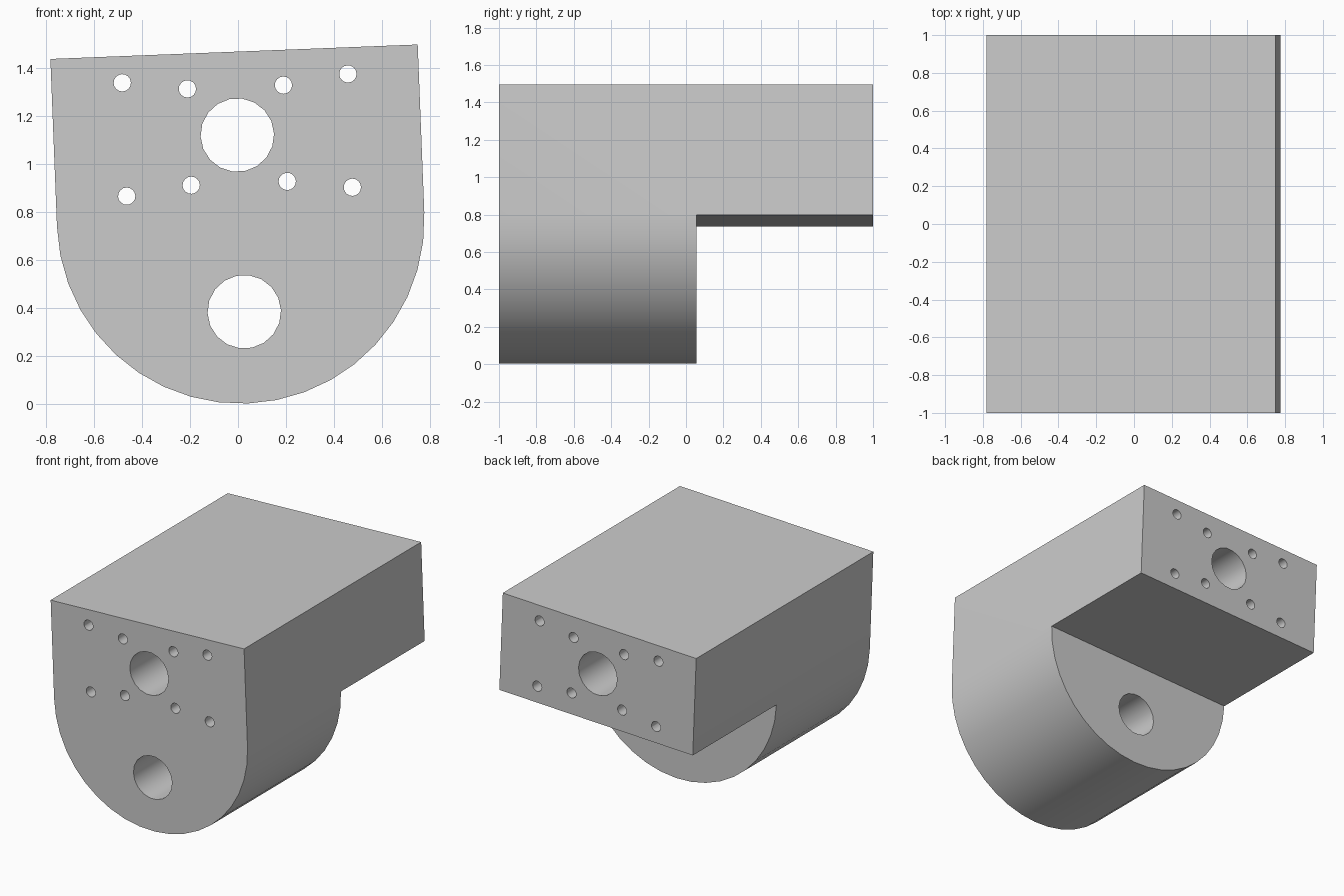
import bpy, bmesh, math
from mathutils import Matrix

cube = bpy.data.objects.get("Cube")
if cube:
    bpy.data.objects.remove(cube, do_unlink=True)

RADIUS, TOP, STEP_Y = 0.765, 0.70, 0.055
TILT = math.radians(2.25)

grey = bpy.data.materials.new("plain grey")
grey.use_nodes = True
colour = (0.6, 0.6, 0.6, 1)
grey.diffuse_color = colour
grey.node_tree.nodes["Principled BSDF"].inputs["Base Color"].default_value = colour


def prism(name, outline, y0, y1):
    """Extrude an x-z outline along y."""
    bm = bmesh.new()
    face = bm.faces.new([bm.verts.new((x, y0, z)) for x, z in outline])
    out = bmesh.ops.extrude_face_region(bm, geom=[face])
    verts = [v for v in out["geom"] if isinstance(v, bmesh.types.BMVert)]
    bmesh.ops.translate(bm, verts=verts, vec=(0, y1 - y0, 0))
    bmesh.ops.recalc_face_normals(bm, faces=bm.faces)
    mesh = bpy.data.meshes.new(name)
    bm.to_mesh(mesh)
    bm.free()
    mesh.materials.append(grey)
    ob = bpy.data.objects.new(name, mesh)
    bpy.context.collection.objects.link(ob)
    return ob


def arc(x, z, r, start, end, n):
    angles = [start + (end - start) * i / n for i in range(n + 1)]
    return [(x + r * math.cos(a), z + r * math.sin(a)) for a in angles]


def circle(x, z, r, n):
    return arc(x, z, r, 0, math.tau, n)[:-1]


def cut(body, cutter):
    cutter.hide_render = True
    mod = body.modifiers.new("cut", "BOOLEAN")
    mod.operation = "DIFFERENCE"
    mod.solver = "EXACT"
    mod.object = cutter
    bpy.context.view_layer.objects.active = body
    bpy.ops.object.modifier_apply(modifier=mod.name)
    bpy.data.objects.remove(cutter, do_unlink=True)


# Body: flat top, straight sides, half-round underside
outline = [(RADIUS, TOP), (-RADIUS, TOP)] + arc(0, 0, RADIUS, math.pi, math.tau, 20)
body = prism("bracket_body", outline, -1, 1)

# Rear step: removes the round underside behind the front half
cut(body, prism("step_cutter", [(-1, 0), (1, 0), (1, -1), (-1, -1)], STEP_Y, 1.2))

# Two large bores
for z in (0.353, -0.383):
    cut(body, prism("bore_cutter", circle(0, z, 0.153, 18), -1.2, 1.2))

# Eight mirrored screw holes
for side in (-1, 1):
    for x, z in ((0.47, 0.589), (0.2, 0.553), (0.2, 0.152), (0.47, 0.117)):
        cut(body, prism("screw_cutter", circle(side * x, z, 0.036, 16), -1.2, 1.2))

# Lean the finished body slightly and place it on the ground
body.data.transform(Matrix.Translation((0.011, 0, RADIUS + 0.002)) @ Matrix.Rotation(-TILT, 4, "Y"))
body.select_set(True)
bpy.context.view_layer.objects.active = body
bpy.ops.object.shade_smooth_by_angle(angle=math.radians(30))
